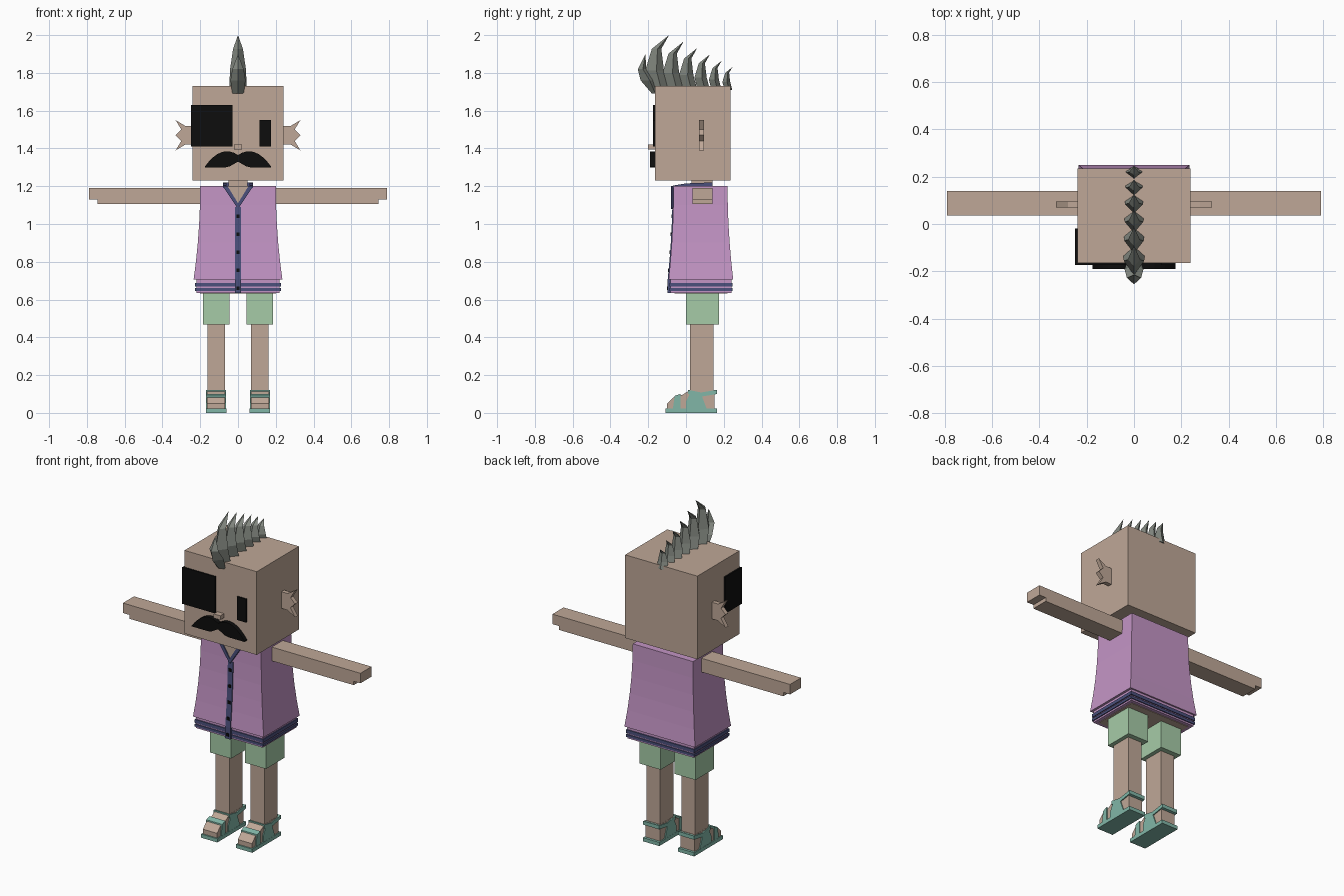
import bpy
import bmesh

cube = bpy.data.objects.get("Cube")
if cube:
    bpy.data.objects.remove(cube, do_unlink=True)


def material(name, red, green, blue):
    mat = bpy.data.materials.new(name)
    mat.use_nodes = True
    mat.diffuse_color = (red, green, blue, 1)
    shader = mat.node_tree.nodes["Principled BSDF"]
    shader.inputs["Base Color"].default_value = mat.diffuse_color
    return mat


skin = material("skin", 0.52, 0.39, 0.31)
purple = material("purple cloth", 0.55, 0.3, 0.56)
navy = material("navy trim", 0.07, 0.08, 0.2)
green = material("green cloth", 0.38, 0.6, 0.39)
teal = material("teal straps", 0.22, 0.47, 0.39)
black = material("black", 0.004, 0.004, 0.004)
grey = material("grey hair", 0.23, 0.25, 0.22)


def loft(name, rings, mat):
    """Join equal rings of points with quads and cap both ends."""
    bm = bmesh.new()
    rows = [[bm.verts.new(point) for point in ring] for ring in rings]
    for lower, upper in zip(rows, rows[1:]):
        for i in range(len(lower)):
            bm.faces.new((lower[i - 1], lower[i], upper[i], upper[i - 1]))
    bm.faces.new(rows[0])
    bm.faces.new(rows[-1])
    bmesh.ops.remove_doubles(bm, verts=bm.verts, dist=0.0005)
    bmesh.ops.recalc_face_normals(bm, faces=bm.faces)
    mesh = bpy.data.meshes.new(name)
    bm.to_mesh(mesh)
    bm.free()
    mesh.materials.append(mat)
    bpy.context.collection.objects.link(bpy.data.objects.new(name, mesh))


def rectangle(left, right, front, back, z):
    return [(left, front, z), (right, front, z), (right, back, z), (left, back, z)]


def box(name, left, right, front, back, bottom, top, mat):
    loft(name, [rectangle(left, right, front, back, z) for z in (bottom, top)], mat)


def centred_box(name, half_width, front, back, bottom, top, mat):
    box(name, -half_width, half_width, front, back, bottom, top, mat)


def front_prism(name, outline, front, back, mat):
    loft(name, [[(x, y, z) for x, z in outline] for y in (front, back)], mat)


def side_prism(name, outline, left, right, mat):
    loft(name, [[(x, y, z) for y, z in outline] for x in (left, right)], mat)


# Head and face
face_y = -0.165
centred_box("head", 0.24, face_y, 0.235, 1.23, 1.73, skin)
centred_box("neck", 0.05, 0.03, 0.14, 1.18, 1.24, skin)
centred_box("nose", 0.022, -0.2, face_y, 1.395, 1.42, skin)
patch_y = face_y - 0.009
box("eye_patch_front", -0.249, -0.03, patch_y, face_y, 1.41, 1.63, black)
box("eye_patch_side", -0.249, -0.24, patch_y, -0.02, 1.41, 1.63, black)
box("eye", 0.115, 0.175, patch_y, face_y, 1.41, 1.55, black)

# Moustache outline from a drooping upper curve and a notched lower edge
steps = [i / 8 for i in range(-8, 9)]
upper = [(0.175 * u, 1.365 + 0.12 * abs(u) - 0.18 * u * u) for u in steps]
lower = [(0.175 * u, 1.3 + max(0, 0.03 - 0.1 * abs(u))) for u in steps]
front_prism("moustache", upper + lower[::-1], -0.19, face_y, black)


# Crest of backward-curving spikes with diamond cross-sections
def spike(name, sections, tip):
    rings = []
    for front, back, z, width in sections:
        middle = front + (back - front) * 0.6
        rings.append([(0, front, z), (width, middle, z), (0, back, z), (-width, middle, z)])
    loft(name, rings + [[tip] * 4], grey)


spike("front_hair_spike",
      [(-0.18, -0.15, 1.69, 0.03), (-0.24, -0.16, 1.76, 0.04), (-0.255, -0.21, 1.82, 0.03)],
      (0, -0.215, 1.9))
root = 1.71
for i in range(6):
    tip_y = -0.09 + 0.08 * i - 0.0026 * i * i
    height = 0.29 - 0.034 * i
    size = height / 0.29
    sections = []
    for t in (0, 0.35, 0.75):
        bend = -0.1 * size * (1 + t - 2 * t ** 3)
        width = 0.045 * (0.6 + 0.4 * size) * (1 - t ** 3)
        sections.append((tip_y + bend, tip_y + bend * 0.6 * t, root + t * height, width))
    spike(f"hair_spike_{i}", sections, (0, tip_y, root + height))

# Jacket that flares towards the hem
collar_z = 1.2
hem_z = 0.705


def flare(z):
    return min(1, (collar_z - z) / (collar_z - hem_z)) ** 2


def jacket_front(z):
    return -0.066 - 0.026 * flare(z)


def jacket_ring(z):
    half = 0.2 + 0.035 * flare(z)
    return rectangle(-half, half, jacket_front(z), 0.22 + 0.03 * flare(z), z)


heights = [hem_z + (collar_z - hem_z) * i / 5 for i in range(6)]
loft("jacket", [jacket_ring(z) for z in heights], purple)

# Striped hem, with the navy bands standing slightly proud
levels = [0.635, 0.645, 0.66, 0.668, 0.688, hem_z]
for i, (bottom, top) in enumerate(zip(levels, levels[1:])):
    proud = 0.006 * (i % 2)
    centred_box(f"hem_band_{i}", 0.221 + proud, -0.081 - proud, 0.241 + proud,
                bottom, top, navy if proud else purple)
centred_box("torso_underside", 0.2, -0.06, 0.22, 0.632, 0.64, skin)

# Button band, buttons and open collar
neck_z = 1.09
band_heights = [levels[0]] + heights[:-1] + [neck_z]
band_heights.sort()
loft("button_band", [rectangle(-0.017, 0.017, jacket_front(z) - 0.005, 0, z)
                     for z in band_heights if z <= neck_z], navy)
for i in range(5):
    z = 0.66 + 0.095 * i
    front = jacket_front(z) - 0.009
    centred_box(f"button_{i}", 0.009, front, front + 0.01, z - 0.009, z + 0.009, black)
opening = [(-0.065, collar_z), (0.065, collar_z), (0, neck_z)]
front_prism("neck_opening", opening, -0.074, -0.06, skin)
centred_box("collar_back", 0.08, 0.12, 0.14, 1.19, 1.22, navy)

# Outlines shared by the left and right sides
ear_half = [(0.23, 0.05), (0.28, 0.05), (0.33, 0.08), (0.3, 0.03)]
ear = ear_half + [(0.33, 0)] + [(x, -z) for x, z in ear_half[::-1]]
lapel = [(0, 1.08), (0, 1.11), (0.055, collar_z), (0.08, collar_z)]
collar = [(-0.07, 1.19), (-0.07, 1.203), (0, 1.215), (0.14, 1.22), (0.14, 1.19)]
arm = [(0.19, 1.19), (0.79, 1.19), (0.79, 1.13), (0.745, 1.13), (0.745, 1.107), (0.19, 1.107)]
foot = [(-0.1, 0.02), (-0.1, 0.05), (-0.07, 0.08), (-0.02, 0.095),
        (0.02, 0.12), (0.15, 0.12), (0.15, 0.02)]
toe_strap = [(-0.07, 0.02), (-0.06, 0.09), (-0.03, 0.1), (-0.03, 0.02)]
instep_strap = [(0, 0.02), (0, 0.06), (0.02, 0.1), (0.08, 0.1), (0.11, 0.02)]
ankle_top = [(0.01, 0.122), (0.08, 0.108), (0.165, 0.122)]
ankle_strap = ankle_top + [(y, z - 0.022) for y, z in ankle_top[::-1]]

for side, sign in (("left", 1), ("right", -1)):
    # Ears, collar and arms
    front_prism(f"{side}_ear", [(sign * x, 1.47 + z) for x, z in ear], 0.07, 0.096, skin)
    front_prism(f"{side}_lapel", [(sign * x, z) for x, z in lapel], -0.08, -0.06, navy)
    side_prism(f"{side}_collar", collar, sign * 0.06, sign * 0.08, navy)
    front_prism(f"{side}_arm", [(sign * x, z) for x, z in arm], 0.035, 0.14, skin)

    # Shorts, legs and sandals
    leg_x = sign * 0.116
    box(f"{side}_shorts_leg", leg_x - 0.07, leg_x + 0.07, 0, 0.175, 0.467, 0.64, green)
    box(f"{side}_leg", leg_x - 0.046, leg_x + 0.046, 0.02, 0.145, 0.1, 0.48, skin)
    box(f"{side}_sole", leg_x - 0.054, leg_x + 0.054, -0.108, 0.165, 0, 0.022, teal)
    side_prism(f"{side}_foot", foot, leg_x - 0.047, leg_x + 0.047, skin)
    for part, outline in (("toe_strap", toe_strap), ("instep_strap", instep_strap),
                          ("ankle_strap", ankle_strap)):
        side_prism(f"{side}_{part}", outline, leg_x - 0.053, leg_x + 0.053, teal)
